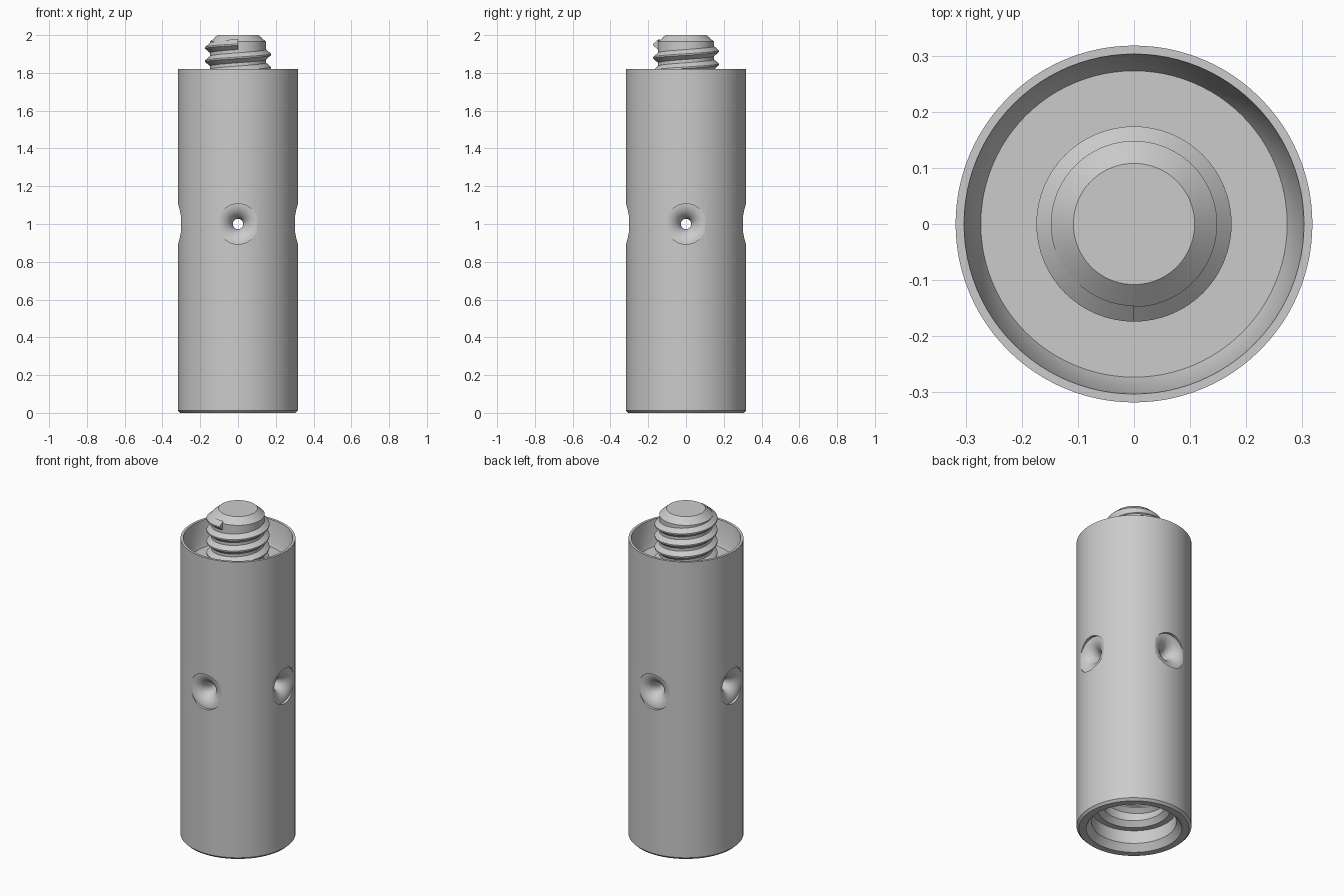
import bpy, bmesh, math
from mathutils import Matrix, Vector

cube = bpy.data.objects.get("Cube")
if cube:
    bpy.data.objects.remove(cube, do_unlink=True)

GREY = (0.6, 0.6, 0.6, 1)
metal = bpy.data.materials.new("grey metal")
metal.use_nodes = True
metal.diffuse_color = GREY
metal.node_tree.nodes["Principled BSDF"].inputs["Base Color"].default_value = GREY

PITCH, ROOT, CREST = 0.07, 0.148, 0.174


def add_object(name, bm):
    bmesh.ops.recalc_face_normals(bm, faces=bm.faces)
    mesh = bpy.data.meshes.new(name)
    bm.to_mesh(mesh)
    bm.free()
    mesh.materials.append(metal)
    obj = bpy.data.objects.new(name, mesh)
    bpy.context.collection.objects.link(obj)
    return obj


def lathe(name, profile, steps=96, turn=Matrix()):
    """Revolve (radius, height) points that start and end on the axis."""
    bm = bmesh.new()
    verts = [bm.verts.new((r, 0, z)) for r, z in profile]
    edges = [bm.edges.new(pair) for pair in zip(verts, verts[1:])]
    bmesh.ops.spin(bm, geom=verts + edges, cent=(0, 0, 0), axis=(0, 0, 1),
                   angle=math.tau, steps=steps, use_merge=False)
    bmesh.ops.remove_doubles(bm, verts=bm.verts, dist=1e-5)
    bm.transform(turn)
    return add_object(name, bm)


def thread(name, base, crest, z_low, z_high, steps=64):
    """Right-handed ridge that ends at the front, at height z_high."""
    bm = bmesh.new()
    section = [(base, -0.029), (crest, -0.004), (crest, 0.004), (base, 0.029)]
    count = int((z_high - z_low) / PITCH * steps)
    rows = []
    for i in range(count + 1):
        a = -math.pi / 2 - math.tau * i / steps
        z = z_high - PITCH * i / steps
        rows.append([bm.verts.new((r * math.cos(a), r * math.sin(a), z + dz))
                     for r, dz in section])
    for low, high in zip(rows, rows[1:]):
        for k in range(4):
            n = (k + 1) % 4
            bm.faces.new((low[k], low[n], high[n], high[k]))
    bm.faces.new(rows[0])
    bm.faces.new(rows[-1])
    return add_object(name, bm)


# Tube body: recessed top, chamfered foot and a stepped blind socket
body = lathe("tube_body", [
    (0, 0.55), (0.13, 0.5), (CREST, 0.47), (CREST, 0.15), (0.2, 0.12),
    (0.235, 0.12), (0.235, 0.04), (0.265, 0), (0.305, 0), (0.318, 0.013),
    (0.318, 0.85), (0.318, 1.15), (0.318, 1.82), (0.303, 1.82),
    (0.287, 1.70), (0.273, 1.67), (0, 1.67)])

# Cross holes with trumpet mouths
HOLE, FLARE, MOUTH = 0.027, 0.08, 0.302
half = []
for i in range(13):
    a = math.pi / 2 * i / 12
    half.append((HOLE + FLARE * (1 - math.cos(a)),
                 MOUTH - FLARE + FLARE * math.sin(a)))
half += [(HOLE + FLARE, 0.4), (0, 0.4)]
outline = [(r, -x) for r, x in reversed(half)] + half

cutters = []
for axis in "YX":
    turn = Matrix.Translation(Vector((0, 0, 1))) @ Matrix.Rotation(math.pi / 2, 4, axis)
    cutter = lathe("hole_cutter", outline, 40, turn)
    cutter.hide_render = True
    cutters.append(cutter)
    cut = body.modifiers.new("cross hole", 'BOOLEAN')
    cut.operation = 'DIFFERENCE'
    cut.solver = 'EXACT'
    cut.object = cutter

bpy.context.view_layer.update()
graph = bpy.context.evaluated_depsgraph_get()
drilled = bpy.data.meshes.new_from_object(body.evaluated_get(graph))
body.modifiers.clear()
body.data = drilled
for cutter in cutters:
    bpy.data.objects.remove(cutter, do_unlink=True)

# Threaded stud and the matching socket thread
stud = lathe("stud_core", [(0, 1.62), (ROOT, 1.62), (ROOT, 1.965),
                           (0.108, 2.0), (0, 2.0)])
stud_thread = thread("stud_thread", ROOT - 0.003, CREST, 1.64, 1.95)
socket_thread = thread("socket_thread", CREST + 0.003, ROOT, 0.18, 0.44)

# Smooth curved walls, keep edges crisp
bpy.ops.object.select_all(action='DESELECT')
for obj in (body, stud, stud_thread, socket_thread):
    obj.select_set(True)
bpy.context.view_layer.objects.active = body
bpy.ops.object.shade_smooth_by_angle(angle=math.radians(25))
